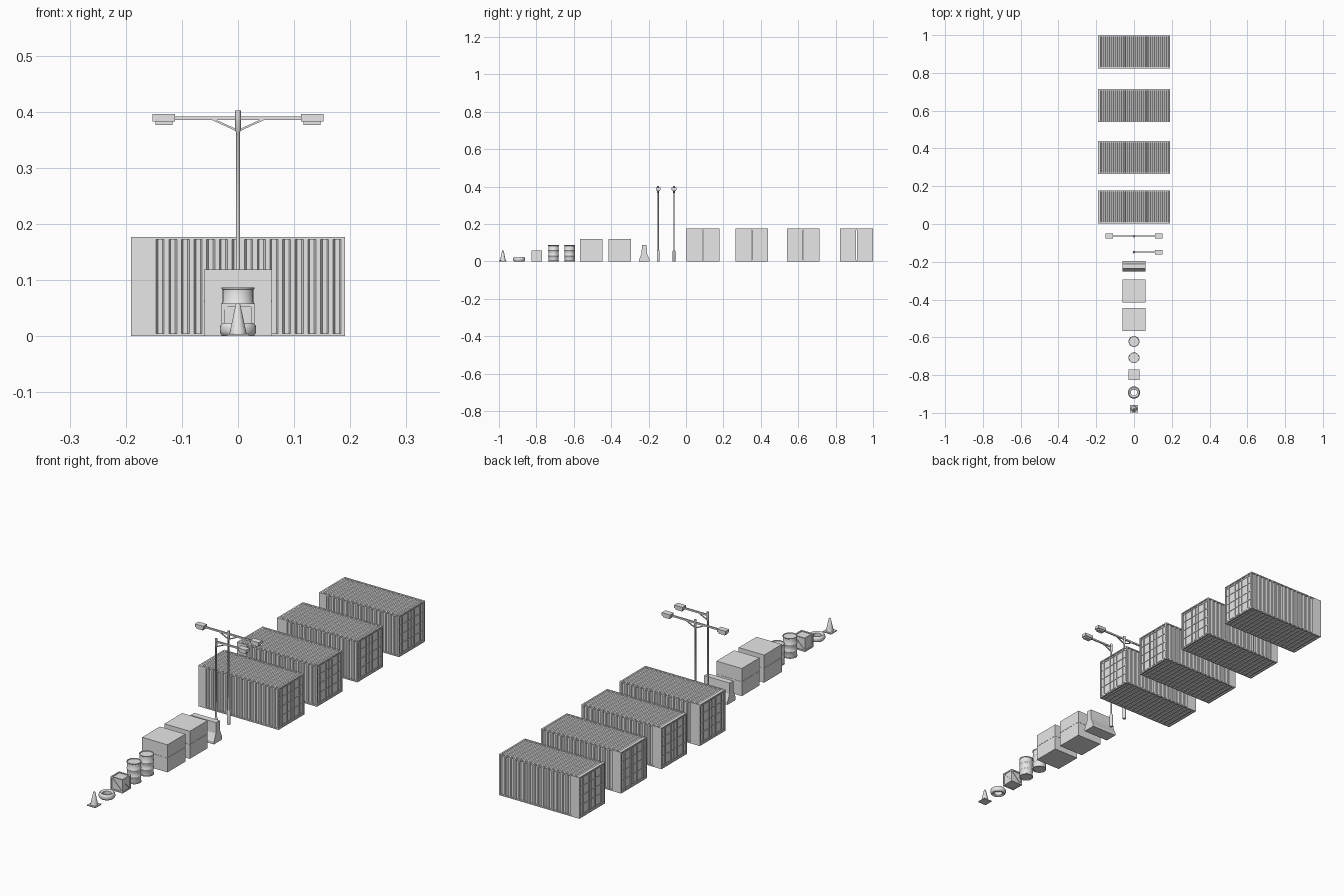
import bpy, bmesh, math
from mathutils import Vector, Matrix

cube = bpy.data.objects.get("Cube")
if cube:
    bpy.data.objects.remove(cube, do_unlink=True)

grey = bpy.data.materials.new("plain_grey")
grey.use_nodes = True
grey.diffuse_color = (0.8, 0.8, 0.8, 1)
grey.node_tree.nodes["Principled BSDF"].inputs["Base Color"].default_value = grey.diffuse_color


def finish(name, bm, loc=(0, 0, 0), smooth=False):
    bmesh.ops.recalc_face_normals(bm, faces=bm.faces)
    mesh = bpy.data.meshes.new(name)
    bm.to_mesh(mesh)
    bm.free()
    mesh.materials.append(grey)
    ob = bpy.data.objects.new(name, mesh)
    ob.location = loc
    bpy.context.collection.objects.link(ob)
    if smooth:
        bpy.ops.object.select_all(action='DESELECT')
        ob.select_set(True)
        bpy.context.view_layer.objects.active = ob
        bpy.ops.object.shade_smooth_by_angle(angle=math.radians(40))
    return ob


def add_box(bm, lo, hi, turn=None):
    lo, hi = Vector(lo), Vector(hi)
    mat = Matrix.Translation((lo + hi) / 2)
    if turn:
        mat = mat @ turn
    bmesh.ops.create_cube(bm, size=1, matrix=mat @ Matrix.Diagonal((*(hi - lo), 1)))


def boxes(name, spans, loc):
    bm = bmesh.new()
    for lo, hi in spans:
        add_box(bm, lo, hi)
    return finish(name, bm, loc)


def prism(name, outline, to_3d, a, b, loc):
    """Extrude a 2D outline from a to b; to_3d(u, v, w) places each point."""
    bm = bmesh.new()
    rings = [[bm.verts.new(to_3d(u, v, w)) for u, v in outline] for w in (a, b)]
    bm.faces.new(rings[0])
    bm.faces.new(rings[1])
    n = len(outline)
    for i in range(n):
        j = (i + 1) % n
        bm.faces.new((rings[0][i], rings[0][j], rings[1][j], rings[1][i]))
    return finish(name, bm, loc)


def lathe(name, profile, loc, sides=24, closed=False, smooth=True):
    bm = bmesh.new()
    verts = [bm.verts.new((r, 0, z)) for r, z in profile]
    edges = [bm.edges.new(p) for p in zip(verts, verts[1:])]
    if closed:
        edges.append(bm.edges.new((verts[-1], verts[0])))
    bmesh.ops.spin(bm, geom=verts + edges, axis=(0, 0, 1), cent=(0, 0, 0),
                   angle=math.tau, steps=sides)
    bmesh.ops.remove_doubles(bm, verts=bm.verts, dist=1e-5)
    return finish(name, bm, loc, smooth)


def corrugated(start, end, count, outer, inner, back):
    """Trapezoid sheet outline, closed along a flat back."""
    pitch = (end - start) / count
    pts = []
    for i in range(count):
        x = start + i * pitch
        pts += [(x, outer), (x + pitch * 0.36, outer),
                (x + pitch * 0.5, inner), (x + pitch * 0.86, inner)]
    return pts + [(end, outer), (end, back), (start, back)]


# Shipping containers
L, W, H = 0.191, 0.0875, 0.177


def container(y, tag):
    loc = (0, y, 0)
    e, p = 0.005, 0.007
    frame = [((-L + p, -W + .006, .004), (L - p, W - .006, .008))]
    for s in (-1, 1):
        for z in (0, H - e):
            frame.append(((-L, min(s * W, s * (W - p)), z), (L, max(s * W, s * (W - p)), z + e)))
            frame.append(((min(s * L, s * (L - p)), -W, z), (max(s * L, s * (L - p)), W, z + e)))
        frame.append(((L - p, min(s * W, s * (W - p)), 0), (L, max(s * W, s * (W - p)), H)))
        frame.append(((-L, min(s * W, s * (W - p)), 0), (-L + .037, max(s * W, s * (W - p)), H)))
    boxes("container_frame_" + tag, frame, loc)

    side = corrugated(-L + .037, L - p, 15, W - .001, W - .006, W - .009)
    for s, end in ((-1, "front"), (1, "back")):
        prism(f"container_{end}_wall_{tag}", side, lambda u, v, w: (u, s * v, w), e, H - e, loc)
    roof = corrugated(-L + p, L - p, 17, H - .001, H - .005, H - .008)
    prism("container_roof_" + tag, roof, lambda u, v, w: (u, w, v), -W + p, W - p, loc)

    beams = []
    for i in range(17):
        x = -L + .018 + i * (2 * L - .036) / 16
        beams.append(((x - .004, -W + p, .0005), (x + .004, W - p, .005)))
    boxes("container_floor_beams_" + tag, beams, loc)

    # End doors: leaves, cross battens and locking bars
    for s, end in ((1, "left"), (-1, "right")):
        bm = bmesh.new()

        def slab(x0, x1, y0, y1, z0, z1):
            a, b = sorted((s * x0, s * x1))
            add_box(bm, (a, y0, z0), (b, y1, z1))
        for k in (-1, 1):
            c = k * W * .47
            slab(L - .009, L - .004, c - .0395, c + .0395, e, H - e)
            for z in (.01, .05, .09, .13, .166):
                slab(L - .005, L - .002, c - .038, c + .038, z - .002, z + .002)
            for off in (-.022, .018):
                slab(L - .005, L - .0005, c + off - .0015, c + off + .0015, .004, H - .004)
        finish(f"container_{end}_doors_{tag}", bm, loc)


for i, y in enumerate((0.091, 0.352, 0.627, 0.9115)):
    container(y, str(i + 1))


# Street lamps
def lamp(y, arms, tag):
    loc = (0, y, 0)
    lathe("lamp_pole_" + tag, [(0, 0), (.007, 0), (.007, .055), (.0038, .062), (.0034, .364),
                               (.005, .366), (.005, .402), (0, .402)], loc, 12)
    for s in arms:
        name = f"{'left' if s > 0 else 'right'}_{tag}"

        def span(x0, x1, y0, z0, z1):
            a, b = sorted((s * x0, s * x1))
            return ((a, -y0, z0), (b, y0, z1))
        boxes("lamp_arm_" + name, [span(0, .113, .0028, .385, .392)], loc)
        boxes("lamp_head_" + name, [span(.112, .152, .0125, .383, .396),
                                    span(.117, .147, .0095, .376, .384)], loc)
        prism("lamp_brace_" + name, [(0, .364), (.046, .385), (.04, .386), (0, .368)],
              lambda u, v, w: (s * u, w, v), -.002, .002, loc)


lamp(-0.064, (-1, 1), "double")
lamp(-0.149, (1,), "single")

# Road barrier
half = [(.028, 0), (.028, .012), (.024, .02), (.0145, .042), (.0125, .088)]
prism("road_barrier", half + [(-u, v) for u, v in reversed(half)],
      lambda u, v, w: (w, u, v), -.061, .061, (0, -.223, 0))

# Large boxes: two stacked halves around a thin seam
for i, y in enumerate((-.354, -.506)):
    r = .0605
    boxes(f"large_box_{i + 1}", [((-r, -r, 0), (r, r, .062)),
                                 ((-r + .001, -r + .001, .06), (r - .001, r - .001, .066)),
                                 ((-r, -r, .064), (r, r, .119))], (0, y, 0))

# Barrels with rolled rims and two hoops
barrel = [(0, .004), (.026, .004), (.027, 0), (.029, 0), (.029, .003), (.0275, .004)]
for z in (.029, .058):
    barrel += [(.0275, z - .003), (.029, z - .001), (.029, z + .001), (.0275, z + .003)]
barrel += [(.0275, .083), (.029, .084), (.029, .087), (.027, .087), (.026, .084), (0, .084)]
for i, y in enumerate((-.622, -.708)):
    lathe(f"barrel_{i + 1}", barrel, (0, y, 0))

# Small wooden crate: recessed core, edge frame, diagonal braces
c, t, loc = .029, .006, (0, -.798, .029)
boxes("crate_core", [((-c + .003,) * 3, (c - .003,) * 3)], loc)
edges = []
for axis in range(3):
    for a in (-1, 1):
        for b in (-1, 1):
            lo, hi = [0] * 3, [0] * 3
            lo[axis], hi[axis] = -c, c
            for k, s in (((axis + 1) % 3, a), ((axis + 2) % 3, b)):
                lo[k], hi[k] = sorted((s * c, s * (c - t)))
            edges.append((lo, hi))
boxes("crate_frame", edges, loc)
bm = bmesh.new()
for k in range(4):
    about = Matrix.Rotation(k * math.pi / 2, 4, 'Z')
    place = about @ Matrix.Translation((0, -c + .0025, 0)) @ Matrix.Rotation(math.pi / 4, 4, 'Y')
    bmesh.ops.create_cube(bm, size=1, matrix=place @ Matrix.Diagonal((.066, .003, .006, 1)))
finish("crate_braces", bm, loc)

# Tyre
lathe("tyre", [(.017, .004), (.020, .001), (.027, 0), (.031, .004), (.0325, .008), (.0325, .016),
               (.031, .020), (.027, .024), (.020, .023), (.017, .020)], (0, -.892, 0), 24, True)

# Traffic cone
loc = (0, -.979, 0)
boxes("cone_base", [((-.02, -.02, 0), (.02, .02, .004))], loc)
lathe("cone_body", [(0, .003), (.0155, .003), (.0145, .008), (.004, .057), (.0025, .059), (0, .059)],
      loc, 16)
